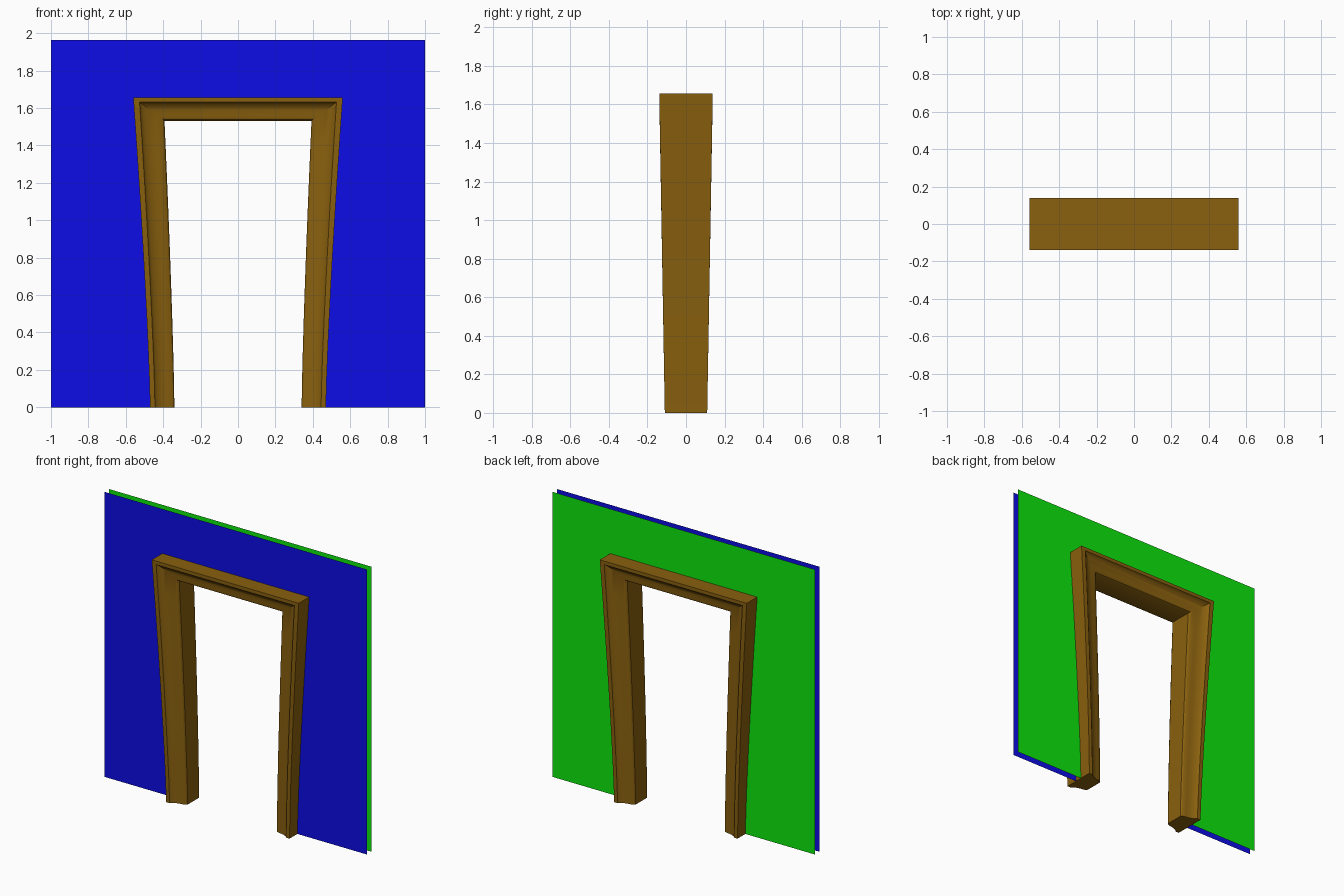
import bpy, bmesh

if "Cube" in bpy.data.objects:
    bpy.data.objects.remove(bpy.data.objects["Cube"])

def material(name, rgb):
    m = bpy.data.materials.new(name)
    m.diffuse_color = (*rgb, 1)
    m.use_nodes = True
    m.node_tree.nodes["Principled BSDF"].inputs["Base Color"].default_value = m.diffuse_color
    return m

def add_object(name, bm, mat):
    mesh = bpy.data.meshes.new(name)
    bm.to_mesh(mesh)
    bm.free()
    obj = bpy.data.objects.new(name, mesh)
    bpy.context.collection.objects.link(obj)
    mesh.materials.append(mat)
    return obj

# Moulding profile: (fraction from outer to inner edge, half depth at the floor)
HALF = [(0, .11), (.2, .11), (.22, .105), (.30, .097), (.40, .090), (.50, .085),
        (.62, .081), (.74, .0785), (.86, .076), (.95, .071), (1, .062)]
PROFILE = [(u, -y) for u, y in HALF] + [(u, y) for u, y in reversed(HALF)]
TOP_OUT, TOP_IN = 1.656, 1.532

def section(t, side):
    # Jamb cross-section at height fraction t, tilting into the mitre at the top
    out_x = .47 + .09 * t ** 1.3
    in_x = .34 + .053 * t ** 1.3
    return [(side * (out_x + (in_x - out_x) * u),
             y * (1 + .26 * t),
             t * (TOP_OUT + (TOP_IN - TOP_OUT) * u)) for u, y in PROFILE]

# Door frame: one sweep up the left jamb, across the lintel, down the right jamb
STEPS = 10
path = [(i / STEPS, -1) for i in range(STEPS + 1)]
path += [(t, 1) for t, _ in reversed(path)]
bm = bmesh.new()
rings = [[bm.verts.new(p) for p in section(t, s)] for t, s in path]
n = len(PROFILE)
for a, b in zip(rings, rings[1:]):
    for i in range(n):
        j = (i + 1) % n
        bm.faces.new((a[i], a[j], b[j], b[i]))
bm.faces.new(rings[0])
bm.faces.new(rings[-1])
bmesh.ops.recalc_face_normals(bm, faces=bm.faces)
frame = add_object("door_frame", bm, material("wood", (.252, .118, .0045)))
bpy.context.view_layer.objects.active = frame
frame.select_set(True)
bpy.ops.object.shade_smooth_by_angle(angle=.52)

# Wall sheets with an opening hidden behind the frame moulding
def wall(name, y, rgb):
    right = [(.41, 0), (1, 0), (1, 1.963)]
    left = [(-x, z) for x, z in reversed(right)]
    opening = [(-.485, 1.6), (.485, 1.6)]
    bm = bmesh.new()
    face = bm.faces.new([bm.verts.new((x, y, z)) for x, z in right + left + opening])
    face.normal_update()
    if face.normal.y * y < 0:
        face.normal_flip()
    bmesh.ops.triangulate(bm, faces=bm.faces)
    return add_object(name, bm, material(name + "_paint", rgb))

wall("front_wall", -.025, (.004, .004, .8))
wall("back_wall", .025, (.004, .8, .004))
